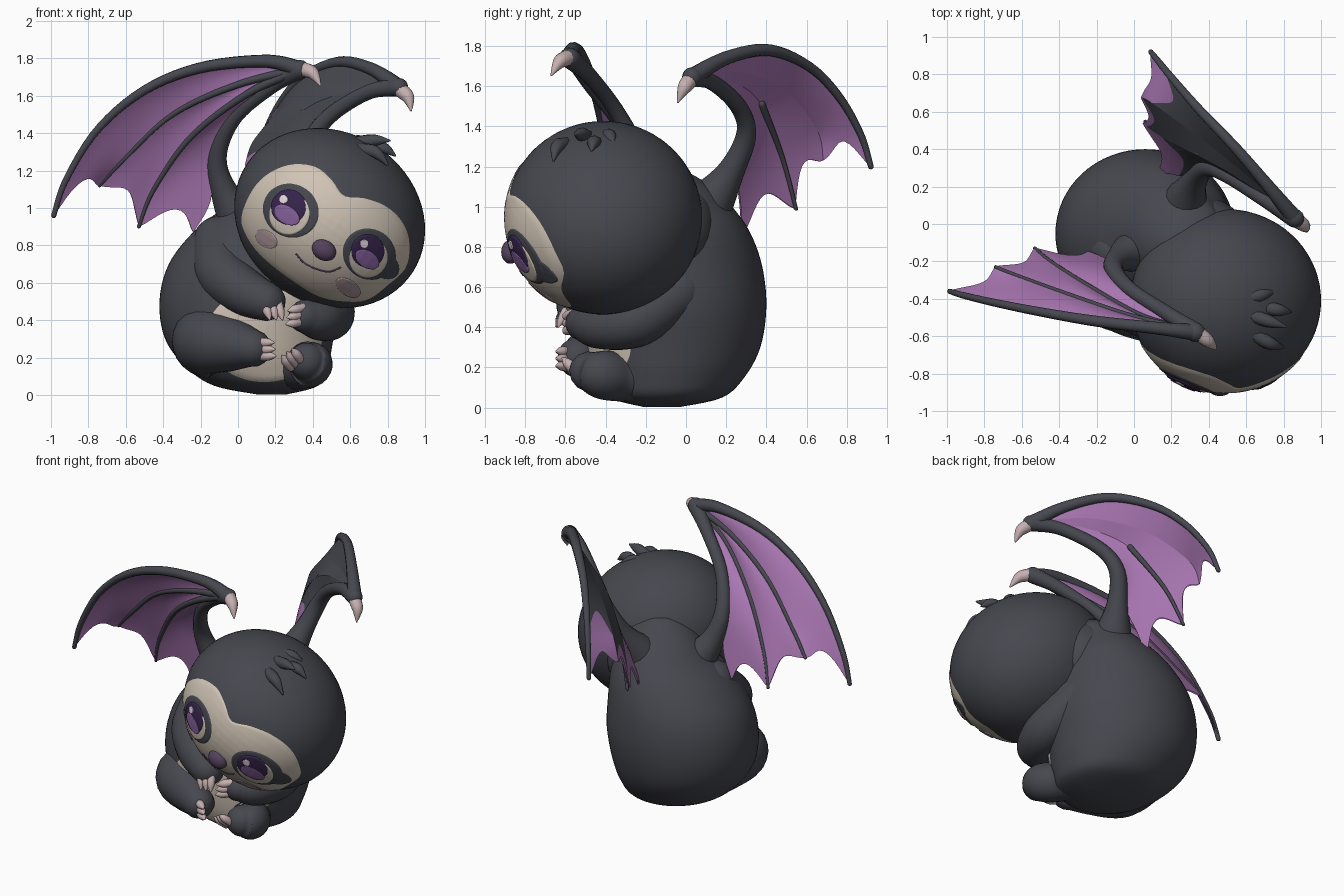
import bpy, bmesh, math
from mathutils import Vector, Matrix
from mathutils.bvhtree import BVHTree

if "Cube" in bpy.data.objects:
    bpy.data.objects.remove(bpy.data.objects["Cube"])


def material(name, col):
    m = bpy.data.materials.new(name)
    m.diffuse_color = (*col, 1)
    m.use_nodes = True
    m.node_tree.nodes["Principled BSDF"].inputs["Base Color"].default_value = m.diffuse_color
    return m


FUR = material("charcoal_fur", (0.062, 0.064, 0.078))
CREAM = material("cream_fur", (0.63, 0.55, 0.46))
PURPLE = material("purple_membrane", (0.40, 0.185, 0.45))
IRIS = material("dark_violet", (0.038, 0.018, 0.075))
GLOW = material("light_violet", (0.24, 0.12, 0.33))
NOSE = material("plum_nose", (0.09, 0.055, 0.11))
BLUSH = material("dusty_blush", (0.45, 0.33, 0.35))
CLAW = material("pink_claw", (0.56, 0.43, 0.43))
SHINE = material("eye_shine", (0.85, 0.75, 0.80))


def finish(name, bm, mats):
    me = bpy.data.meshes.new(name)
    bm.to_mesh(me)
    bm.free()
    for m in mats:
        me.materials.append(m)
    for p in me.polygons:
        p.use_smooth = True
    ob = bpy.data.objects.new(name, me)
    bpy.context.collection.objects.link(ob)
    return ob


def spline(pts, n, closed=False):
    """Catmull-Rom samples through points of any dimension."""
    pts = [Vector(p) for p in pts]
    k = len(pts)
    out = []
    spans = k if closed else k - 1
    for i in range(n if closed else n + 1):
        f = i / n * spans
        j = min(int(f), spans - 1)
        t = f - j
        g = (lambda q: pts[q % k]) if closed else (lambda q: pts[max(0, min(k - 1, q))])
        a, b, c, d = g(j - 1), g(j), g(j + 1), g(j + 2)
        out.append(0.5 * (2 * b + (c - a) * t + (2 * a - 5 * b + 4 * c - d) * t * t
                          + (3 * b - a - 3 * c + d) * t ** 3))
    return out


def skin(name, rings, mat):
    """Closed surface through a row of equal rings."""
    bm = bmesh.new()
    vs = [[bm.verts.new(p) for p in r] for r in rings]
    m = len(vs[0])
    for a, b in zip(vs, vs[1:]):
        for i in range(m):
            bm.faces.new((a[i], a[(i + 1) % m], b[(i + 1) % m], b[i]))
    bm.faces.new(vs[0][::-1])
    bm.faces.new(vs[-1])
    bmesh.ops.recalc_face_normals(bm, faces=bm.faces)
    return finish(name, bm, [mat])


def tube(name, pts, mat, n=20, sides=16):
    """Round-ended tube through (x, y, z, radius) points."""
    path = [(Vector(v[:3]), max(v[3], 0.002)) for v in spline(pts, n)]
    d0 = (path[0][0] - path[1][0]).normalized()
    d1 = (path[-1][0] - path[-2][0]).normalized()
    caps = [math.radians(a) for a in (22, 45, 67, 85)]
    cap = lambda p, r, d: [(p + d * r * math.sin(a), r * math.cos(a)) for a in caps]
    path = cap(*path[0], d0)[::-1] + path + cap(*path[-1], d1)
    rings, u = [], d0.orthogonal()
    for i, (p, r) in enumerate(path):
        t = (path[min(i + 1, len(path) - 1)][0] - path[max(i - 1, 0)][0]).normalized()
        u = (u - t * u.dot(t)).normalized()
        w = t.cross(u)
        rings.append([p + r * (u * math.cos(a) + w * math.sin(a))
                      for a in (2 * math.pi * k / sides for k in range(sides))])
    return skin(name, rings, mat)


def ellipsoid(name, loc, radii, tilt, mat, seg=64):
    bm = bmesh.new()
    mx = Matrix.Translation(loc) @ Matrix.Rotation(tilt, 4, 'Y') @ Matrix.Diagonal((*radii, 1))
    bmesh.ops.create_uvsphere(bm, u_segments=seg, v_segments=seg // 2, radius=1, matrix=mx)
    return finish(name, bm, [mat])


def surface(ob):
    me = ob.data
    return BVHTree.FromPolygons([v.co for v in me.vertices], [p.vertices[:] for p in me.polygons])


def on_front(tree, x, z, lift):
    co, no, _, _ = tree.ray_cast(Vector((x, -3, z)), Vector((0, 1, 0)))
    if co is None:
        co, no, _, _ = tree.find_nearest(Vector((x, -0.5, z)))
    return co + no * lift


def patch(name, tree, outline, mat, lift, rings=16):
    """Thin marking laid on the front of a surface, from an (x, z) outline."""
    edge = spline(outline, 72, True)
    mid = sum(edge, Vector((0, 0))) / len(edge)
    bm = bmesh.new()
    rows = [[bm.verts.new(on_front(tree, *mid.lerp(e, k / rings), lift if k < rings else lift * 0.3))
             for e in edge] for k in range(1, rings + 1)]
    c = bm.verts.new(on_front(tree, *mid, lift))
    for i in range(72):
        j = (i + 1) % 72
        bm.faces.new((c, rows[0][i], rows[0][j]))
        for a, b in zip(rows, rows[1:]):
            bm.faces.new((a[i], b[i], b[j], a[j]))
    bm.normal_update()
    if sum(f.normal.y for f in bm.faces) > 0:
        bmesh.ops.reverse_faces(bm, faces=bm.faces)
    return finish(name, bm, [mat])


TILT = math.radians(33)


def oval(cx, cz, rx, rz, n=16):
    c, s = math.cos(-TILT), math.sin(-TILT)
    pts = [(rx * math.cos(2 * math.pi * k / n), rz * math.sin(2 * math.pi * k / n)) for k in range(n)]
    return [(cx + a * c - b * s, cz + a * s + b * c) for a, b in pts]


# pear-shaped body: z, centre x, centre y, radius x, radius y
profile = [(0.003, .18, -.12, .08, .09), (.05, .15, -.10, .28, .28), (.15, .10, -.08, .38, .37),
           (.3, .06, -.06, .45, .43), (.5, .06, -.05, .48, .45), (.7, .08, -.04, .45, .42),
           (.87, .14, -.04, .38, .36), (1.0, .20, -.05, .28, .28), (1.1, .25, -.08, .22, .21),
           (1.2, .28, -.14, .1, .1)]
rings = []
for z, cx, cy, rx, ry in spline(profile, 45):
    rings.append([(cx + rx * math.cos(a), cy + ry * math.sin(a), z)
                  for a in (2 * math.pi * k / 64 for k in range(64))])
body = surface(skin("body", rings, FUR))
ellipsoid("neck", (.34, -.06, .90), (.27, .21, .24), TILT, FUR, 40)
patch("belly", body, [(.14 + .31 * math.cos(a), .32 + .25 * math.sin(a))
                      for a in (math.pi * k / 8 for k in range(16))], CREAM, .006)

# head and its markings
head = surface(ellipsoid("head", (.49, -.41, .945), (.53, .49, .46), TILT, FUR))
patch("face_mask", head, [(.02, .95), (.075, 1.09), (.16, 1.18), (.28, 1.23), (.41, 1.22), (.50, 1.15),
                          (.565, 1.065), (.68, 1.05), (.795, 1.005), (.88, .92), (.915, .81), (.895, .68),
                          (.79, .58), (.70, .515), (.60, .50), (.44, .525), (.28, .62), (.13, .74),
                          (.05, .845)], CREAM, .006, 24)
patch("left_eye_patch_tail", head, oval(.785, .69, .08, .065), FUR, .009)
for side, x, z, r in (("right", .285, .985, 1), ("left", .70, .755, .95)):
    patch(side + "_eye_patch", head, oval(x, z, .155 * r, .143 * r), FUR, .010)
    patch(side + "_eye_white", head, oval(x - .006, z - .018, .108 * r, .114 * r), CREAM, .014)
    patch(side + "_iris", head, oval(x - .010, z + .018, .094 * r, .094 * r), IRIS, .018)
    patch(side + "_iris_glow", head, oval(x - .016, z - .022, .074 * r, .046 * r), GLOW, .022)
    patch(side + "_eye_shine", head, oval(x - .032, z + .058, .022, .022), SHINE, .024)
patch("right_blush", head, oval(.155, .835, .065, .043), BLUSH, .010)
patch("left_blush", head, oval(.588, .578, .075, .042), BLUSH, .010)
ellipsoid("nose", (.46, -.875, .775), (.068, .045, .055), TILT, NOSE, 24)
smile = [(.315, .754), (.36, .706), (.43, .674), (.49, .663), (.545, .684)]
tube("smile", [(*on_front(head, x, z, .006), .005) for x, z in smile], NOSE, 16, 8)

# hair tuft on the crown
for i, (a, b, c) in enumerate([((.60, -.48, 1.34), (.72, -.52, 1.36), (.81, -.55, 1.36)),
                               ((.66, -.44, 1.30), (.77, -.46, 1.32), (.84, -.47, 1.28)),
                               ((.62, -.58, 1.31), (.73, -.64, 1.30), (.80, -.66, 1.23)),
                               ((.58, -.40, 1.35), (.68, -.38, 1.35), (.75, -.36, 1.31))]):
    tube(f"hair_tuft_{i}", [(*a, .035), (*b, .034), (*c, .006)], FUR, 12, 10)

# arms and legs
limbs = {
    "right_arm": [(-.10, -.15, .82, .14), (-.09, -.34, .66, .14), (.02, -.46, .56, .13), (.15, -.54, .50, .105)],
    "left_arm": [(.42, -.04, .58, .14), (.49, -.24, .44, .135), (.44, -.42, .41, .12), (.36, -.51, .42, .09)],
    "right_leg": [(-.13, -.14, .28, .20), (-.16, -.34, .29, .185), (-.03, -.46, .27, .145), (.08, -.54, .25, .10)],
    "left_leg": [(.25, -.14, .17, .15), (.32, -.32, .155, .125), (.385, -.42, .165, .122), (.37, -.48, .18, .10)]}
for name, pts in limbs.items():
    tube(name, pts, FUR, 24, 24)

# three claws on each paw: first base, step between claws, reach
paws = {"right_hand": ((.15, -.61, .47), (.034, .005, .0), (.02, -.035, -.065)),
        "left_hand": ((.32, -.58, .46), (-.005, .0, -.036), (-.05, -.03, -.01)),
        "right_foot": ((.13, -.60, .28), (.005, .0, -.036), (.06, -.045, .0)),
        "left_foot": ((.265, -.55, .17), (.028, -.012, .018), (-.03, -.04, .04))}
for name, (b, step, reach) in paws.items():
    for k in range(3):
        p, d = Vector(b) + Vector(step) * k, Vector(reach)
        tube(f"{name}_claw_{k}", [(*(p - d * .5), .025), (*(p + d * .4), .025), (*(p + d), .006)], CLAW, 8, 10)


def wing(side, bones, shoulder, claw, outward, billow, inner_dark):
    """Wing of fingers fanning from the wrist, with membranes between them."""
    n, m = 24, 12
    paths = [spline(b, n * 4) for b in bones]
    bm = bmesh.new()
    out = Vector(outward)
    for sector, (A, B) in enumerate(zip(paths, paths[1:])):
        grid = []
        for i in range(n + 1):
            row = []
            for j in range(m + 1):
                s = j / m
                f = i / n * (1 - .15 * math.sin(math.pi * s)) * n * 4
                k = min(int(f), n * 4 - 1)
                p = A[k].lerp(A[k + 1], f - k).lerp(B[k].lerp(B[k + 1], f - k), s)
                row.append(p - out * billow * math.sin(math.pi * s) * math.sin(math.pi * i / n))
            grid.append(row)
        for sign in (1, -1):
            vs = [[bm.verts.new(p + out * (.005 * sign)) for p in row] for row in grid]
            for i in range(n):
                for j in range(m):
                    f = bm.faces.new((vs[i][j], vs[i + 1][j], vs[i + 1][j + 1], vs[i][j + 1]))
                    f.normal_update()
                    if f.normal.dot(out) * sign < 0:
                        f.normal_flip()
                    f.material_index = int(inner_dark and sign < 0 and i < n * (.74, .9, .74)[sector])
    finish(side + "_wing_membrane", bm, [PURPLE, FUR])
    for k, b in enumerate(bones[:3]):
        r0, r1 = ((.046, .014), (.026, .010), (.028, .010))[k]
        if inner_dark and k:  # the smooth-backed wing shows only the outer half of one finger
            if k == 1:
                continue
            b, r0 = [Vector(p) + out * .012 for p in b[2:]], .018
        last = len(b) - 1
        tube(f"{side}_wing_finger_{k}", [(*p, r0 + (r1 - r0) * (i / last) ** .6) for i, p in enumerate(b)],
             FUR, 32, 10)
    tube(side + "_wing_arm", shoulder, FUR, 28, 16)
    tube(side + "_wing_claw", [(*p, r) for p, r in zip(claw, (.04, .034, .005))], CLAW, 12, 12)


W = (.33, -.58, 1.74)
wing("right",
     [[W, (.15, -.56, 1.785), (-.2, -.52, 1.75), (-.5, -.47, 1.63), (-.75, -.42, 1.42), (-.92, -.38, 1.15), (-.985, -.36, .96)],
      [W, (0, -.50, 1.66), (-.35, -.38, 1.50), (-.62, -.28, 1.25), (-.74, -.23, 1.12)],
      [W, (.05, -.50, 1.61), (-.25, -.33, 1.38), (-.45, -.20, 1.10), (-.53, -.13, .90)],
      [W, (.18, -.48, 1.64), (-.02, -.35, 1.46), (-.12, -.24, 1.25), (-.15, -.19, 1.03), (-.24, -.15, .87)]],
     [(*W, .052), (.18, -.48, 1.65, .04), (-.02, -.35, 1.48, .04), (-.11, -.24, 1.27, .05),
      (-.07, -.18, 1.08, .075), (.03, -.13, .92, .14)],
     [(.35, -.59, 1.74), (.40, -.63, 1.72), (.44, -.67, 1.655)], (-.25, .9, .3), -.015, False)
W = (.86, .03, 1.645)
wing("left",
     [[W, (.72, .20, 1.74), (.54, .41, 1.78), (.35, .61, 1.70), (.22, .76, 1.55), (.13, .87, 1.36), (.09, .92, 1.2)],
      [W, (.60, .27, 1.67), (.32, .49, 1.58), (.10, .65, 1.38), (.04, .68, 1.23)],
      [W, (.59, .23, 1.62), (.34, .37, 1.51), (.15, .47, 1.25), (.05, .54, .99)],
      [W, (.72, .11, 1.61), (.48, .28, 1.47), (.37, .32, 1.34), (.29, .26, 1.16), (.20, .27, 1.0), (.14, .28, .86)]],
     [(*W, .05), (.70, .13, 1.62, .04), (.50, .26, 1.50, .042), (.39, .30, 1.36, .05),
      (.32, .22, 1.17, .07), (.26, .09, .98, .14)],
     [(.87, .02, 1.63), (.91, -.01, 1.59), (.925, -.04, 1.52)], (.76, .65, 0), 0, True)
